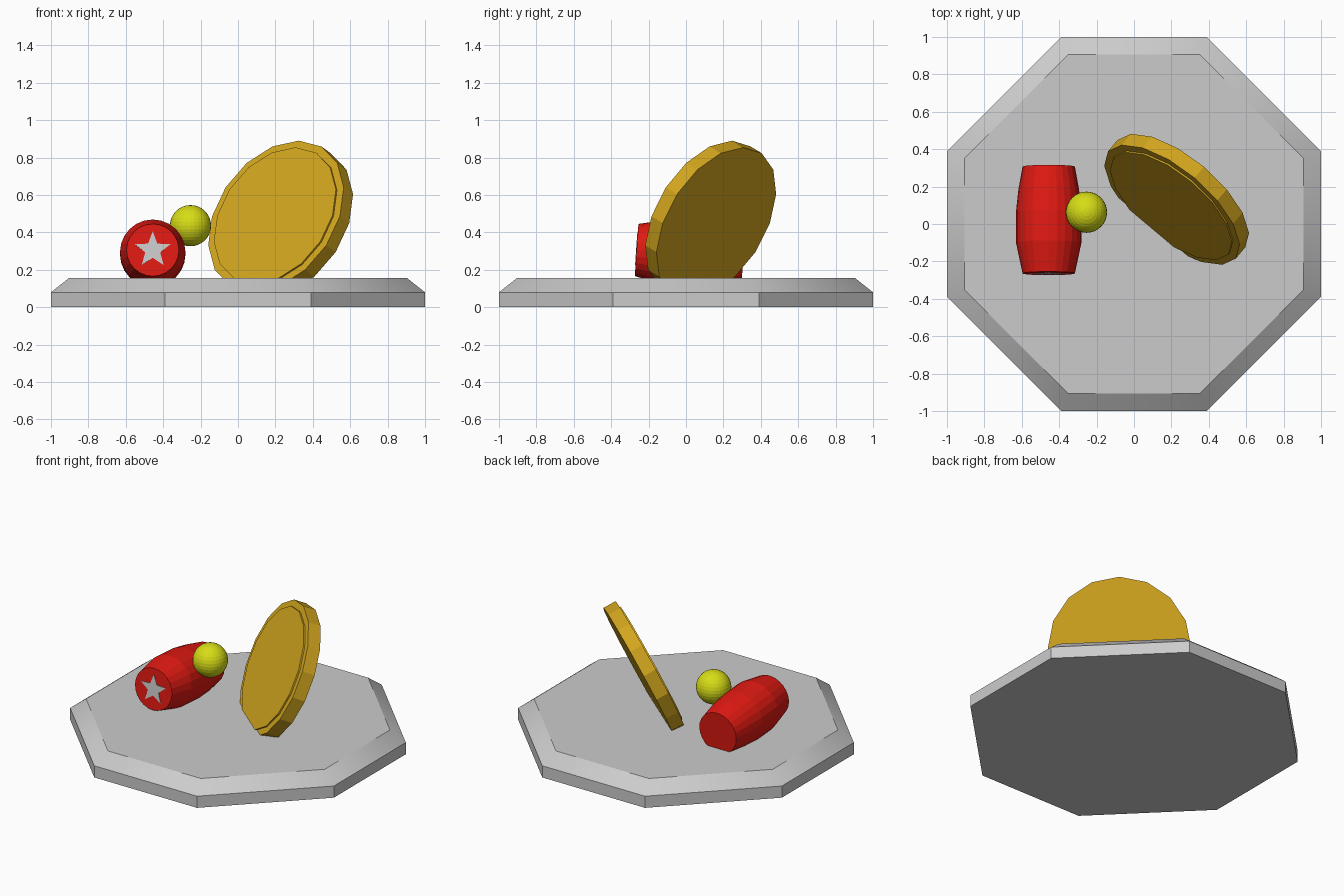
import bpy, bmesh
from math import sin, cos, pi, radians
from mathutils import Vector, Matrix

if "Cube" in bpy.data.objects:
    bpy.data.objects.remove(bpy.data.objects["Cube"])


def material(name, color):
    m = bpy.data.materials.new(name)
    m.diffuse_color = (*color, 1)
    m.use_nodes = True
    m.node_tree.nodes["Principled BSDF"].inputs["Base Color"].default_value = m.diffuse_color
    return m


def loft(name, rings, mat=None):
    """Skin a stack of equal-length closed rings and cap both ends."""
    bm = bmesh.new()
    loops = [[bm.verts.new(p) for p in ring] for ring in rings]
    n = len(loops[0])
    for a, b in zip(loops, loops[1:]):
        for i in range(n):
            j = (i + 1) % n
            bm.faces.new((a[i], a[j], b[j], b[i]))
    bm.faces.new(loops[0][::-1])
    bm.faces.new(loops[-1])
    bmesh.ops.recalc_face_normals(bm, faces=bm.faces)
    mesh = bpy.data.meshes.new(name)
    bm.to_mesh(mesh)
    bm.free()
    obj = bpy.data.objects.new(name, mesh)
    bpy.context.collection.objects.link(obj)
    if mat:
        mesh.materials.append(mat)
    return obj


def circle(r, z, n):
    return [(r * cos(2 * pi * i / n), r * sin(2 * pi * i / n), z) for i in range(n)]


def octagon(a, b, z):
    return [(a, -b, z), (a, b, z), (b, a, z), (-b, a, z),
            (-a, b, z), (-a, -b, z), (-b, -a, z), (b, -a, z)]


def frame(x, y, z, origin):
    m = Matrix((x, y, z)).transposed().to_4x4()
    m.translation = origin
    return m


red = material("red", (0.75, 0.01, 0.006))
white = material("white", (0.85, 0.85, 0.85))
lime = material("lime", (0.68, 0.72, 0.008))
gold = material("gold", (0.65, 0.38, 0.013))

# Octagonal base with a sloped upper border
base = loft("base", [octagon(1, 0.39, 0), octagon(1, 0.39, 0.08), octagon(0.905, 0.353, 0.155)])
bpy.context.view_layer.objects.active = base
base.select_set(True)
bpy.ops.object.shade_smooth_by_angle(angle=radians(32))

# Barrel lying along y, front end tipped up slightly; local z runs out of its front
tilt = radians(4)
out = Vector((0, -cos(tilt), sin(tilt)))
up = Vector((0, sin(tilt), cos(tilt)))
barrel_frame = frame(Vector((1, 0, 0)), up, out, Vector((-0.456, -0.264, 0.306)))
profile = [(0.14, -0.572), (0.162, -0.45), (0.175, -0.33), (0.175, -0.165), (0.14, 0)]
barrel = loft("barrel", [circle(r, z, 24) for r, z in profile], red)
barrel.matrix_world = barrel_frame

# Five-pointed star on the barrel's front end
def star_ring(z):
    return [((0.1, 0.042)[i % 2] * cos(pi / 2 + i * pi / 5),
             (0.1, 0.042)[i % 2] * sin(pi / 2 + i * pi / 5), z) for i in range(10)]

star = loft("star", [star_ring(-0.002), star_ring(0.003)], white)
star.matrix_world = barrel_frame

# Ball resting against the barrel
bpy.ops.mesh.primitive_uv_sphere_add(segments=32, ring_count=16, radius=0.11,
                                     location=(-0.254, 0.063, 0.436))
ball = bpy.context.object
ball.name = "ball"
ball.data.materials.append(lime)

# Leaning sixteen-sided disc with a slightly raised front plate, sunk into the base
a, lean = radians(40), radians(25)
normal = Vector((-sin(a) * cos(lean), -cos(a) * cos(lean), sin(lean)))
side = Vector((cos(a), -sin(a), 0))
disc = loft("leaning_disc", [circle(0.446, -0.043, 16), circle(0.446, 0.043, 16),
                             circle(0.402, 0.043, 16), circle(0.402, 0.053, 16)], gold)
disc.matrix_world = frame(side, normal.cross(side), normal, Vector((0.228, 0.132, 0.468)))
